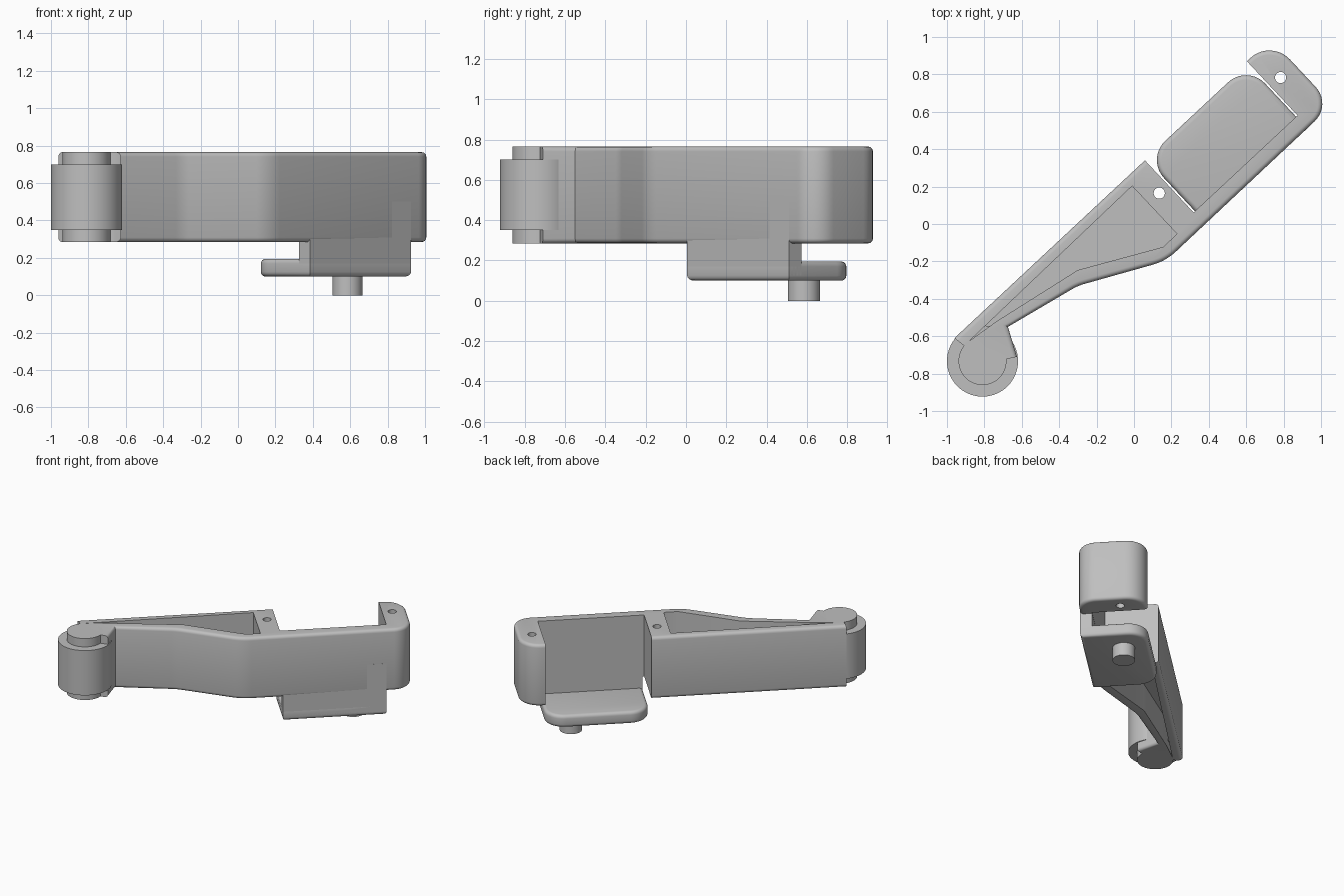
import bpy, bmesh, math
from mathutils import Vector

if "Cube" in bpy.data.objects:
    bpy.data.objects.remove(bpy.data.objects["Cube"])

A = math.radians(43)                      # the arm lies along this diagonal
U = Vector((math.cos(A), math.sin(A)))
V = Vector((-math.sin(A), math.cos(A)))
Z0, Z1 = 0.285, 0.765                     # arm bottom and top
PIVOT = Vector((-0.81, -0.733))

grey = bpy.data.materials.new("plain grey")
grey.diffuse_color = (0.52, 0.52, 0.52, 1)
grey.use_nodes = True
grey.node_tree.nodes["Principled BSDF"].inputs["Base Color"].default_value = grey.diffuse_color


def P(u, v, r=0):
    """Point given along / across the arm, with a corner radius."""
    p = U * u + V * v
    return (p.x, p.y, r)


def rounded(points, seg=10):
    """Round the corners of an outline of (x, y, radius)."""
    out, n = [], len(points)
    for i, (x, y, r) in enumerate(points):
        c = Vector((x, y))
        if not r:
            out.append(c)
            continue
        a = (Vector(points[i - 1][:2]) - c).normalized()
        b = (Vector(points[(i + 1) % n][:2]) - c).normalized()
        half = a.angle(b) / 2
        centre = c + (a + b).normalized() * (r / math.sin(half))
        s = c + a * (r / math.tan(half)) - centre
        e = c + b * (r / math.tan(half)) - centre
        sweep = s.angle_signed(e)         # clockwise positive
        for k in range(seg + 1):
            t = -sweep * k / seg
            out.append(centre + Vector((s.x * math.cos(t) - s.y * math.sin(t),
                                        s.x * math.sin(t) + s.y * math.cos(t))))
    return out


def prism(name, outline, z0, z1, bevel=0, keep=lambda m: True):
    """Extrude an outline; optionally round the rim edges accepted by keep."""
    bm = bmesh.new()
    low = [bm.verts.new((p.x, p.y, z0)) for p in outline]
    face = bm.faces.new(low)
    ext = bmesh.ops.extrude_face_region(bm, geom=[face])
    for v in ext["geom"]:
        if isinstance(v, bmesh.types.BMVert):
            v.co.z = z1
    bmesh.ops.recalc_face_normals(bm, faces=bm.faces[:])
    if bevel:
        rim = [e for e in bm.edges
               if abs(e.verts[0].co.z - e.verts[1].co.z) < 1e-6
               and keep((e.verts[0].co + e.verts[1].co) / 2)]
        bmesh.ops.bevel(bm, geom=rim, offset=bevel, segments=4,
                        profile=0.5, affect='EDGES', clamp_overlap=True)
    me = bpy.data.meshes.new(name)
    bm.to_mesh(me)
    bm.free()
    me.materials.append(grey)
    ob = bpy.data.objects.new(name, me)
    bpy.context.collection.objects.link(ob)
    return ob


def cylinder(name, x, y, r, z0, z1, n=48):
    ring = [Vector((x + r * math.cos(2 * math.pi * i / n),
                    y + r * math.sin(2 * math.pi * i / n))) for i in range(n)]
    return prism(name, ring, z0, z1)


def arm_rim(m):
    """Rims are rounded except around the open bay and at the pivot."""
    p = m.to_2d()
    in_bay = 0.26 < p.dot(U) < 1.045 and p.dot(V) > -0.19
    return not in_bay and (p - PIVOT).length > 0.165


# arm: tapered body, thin side wall and end hook in one outline
arm = prism("arm", rounded([
    (-0.96, -0.61, 0), (-0.91, -0.65, 0), (-0.81, -0.69, 0), (-0.69, -0.725, 0),
    (-0.626, -0.71, 0), (-0.674, -0.55, 0), (-0.3, -0.33, 0.3), (0.17, -0.198, 0.3),
    P(1.21, -0.257, 0.13), P(1.21, 0.225, 0.15), P(1.035, 0.225),
    P(1.035, -0.172), P(0.275, -0.172), P(0.275, 0.209)]), Z0, Z1, 0.024, arm_rim)

# pockets above and below the middle web, and the two through holes
pocket = [Vector(p) for p in ((-0.88, -0.625), (-0.733, -0.519), (-0.3, -0.246),
                              (0.155, -0.123), (0.23, -0.053), (-0.01, 0.203))]
cutters = [prism("upper_pocket_cutter", pocket, 0.55, 0.9),
           prism("lower_pocket_cutter", pocket, 0.15, 0.50),
           cylinder("body_hole_cutter", 0.135, 0.165, 0.03, 0.1, 0.9, 24),
           cylinder("hook_hole_cutter", 0.784, 0.783, 0.03, 0.1, 0.9, 24)]
for c in cutters:
    m = arm.modifiers.new(c.name, 'BOOLEAN')
    m.operation, m.solver, m.object = 'DIFFERENCE', 'EXACT', c
bpy.context.view_layer.update()
dg = bpy.context.evaluated_depsgraph_get()
cut_mesh = bpy.data.meshes.new_from_object(arm.evaluated_get(dg))
arm.modifiers.clear()
arm.data = cut_mesh
for c in cutters:
    bpy.data.objects.remove(c, do_unlink=True)

# bay floor plate, with the side wall carried down to it
prism("floor_plate", rounded([P(0.285, -0.258), P(1.025, -0.258),
      P(1.025, 0.211, 0.14), P(0.285, 0.211, 0.14)]), 0.1, 0.195, 0.025)
prism("lower_wall", rounded([P(0.285, -0.258), P(1.025, -0.258),
      P(1.025, -0.173), P(0.285, -0.173)]), 0.125, 0.5)

# peg under the plate
cylinder("peg", 0.585, 0.585, 0.08, 0, 0.13)

# pivot barrel and its smaller core
cylinder("pivot_barrel", PIVOT.x, PIVOT.y, 0.19, 0.35, 0.70, 64)
cylinder("pivot_core", PIVOT.x, PIVOT.y, 0.128, Z0, Z1, 64)

bpy.ops.object.select_all(action='SELECT')
bpy.context.view_layer.objects.active = arm
bpy.ops.object.shade_smooth_by_angle(angle=math.radians(30))
